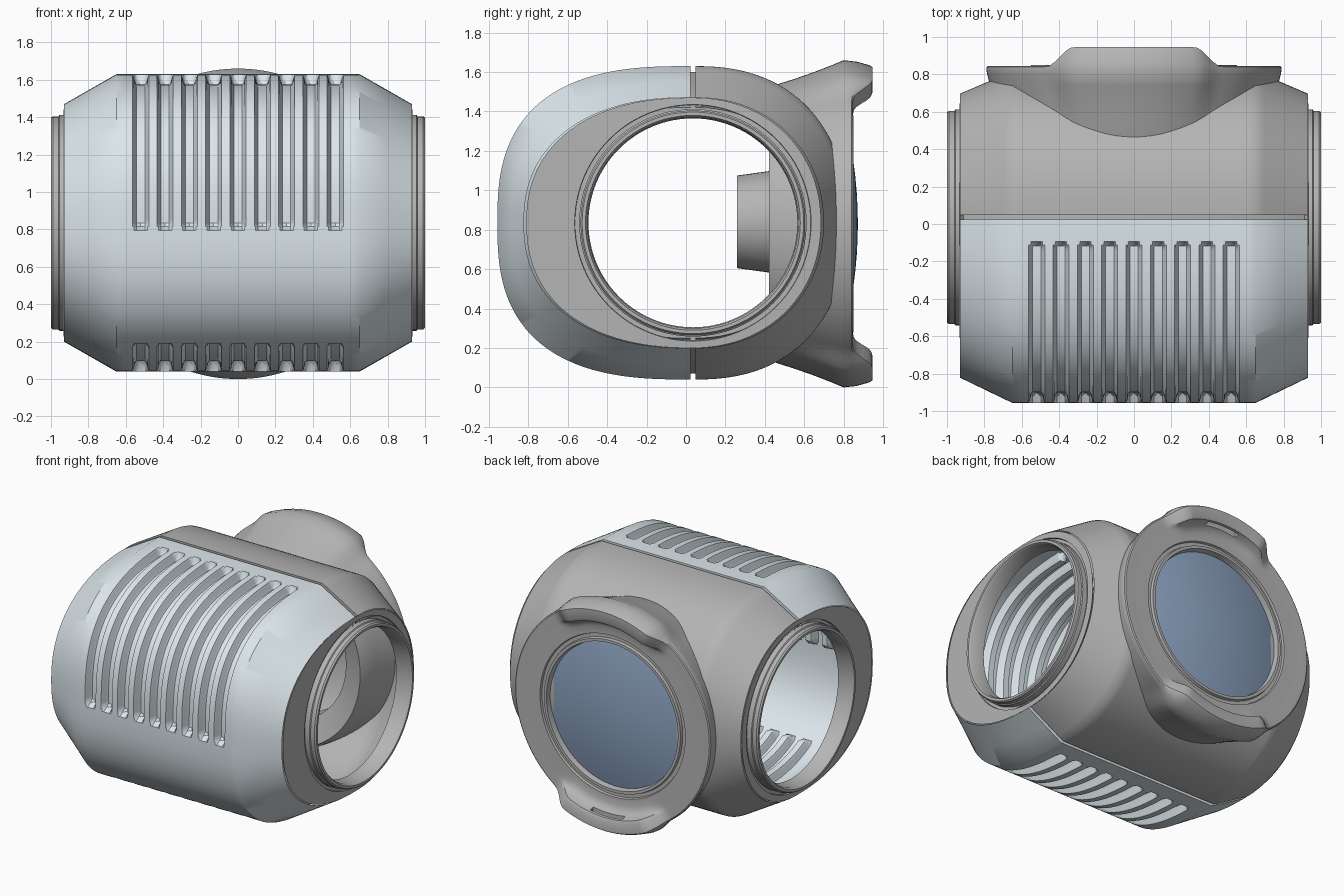
import bpy, bmesh
from math import cos, sin, pi, hypot
from mathutils import Vector

if "Cube" in bpy.data.objects:
    bpy.data.objects.remove(bpy.data.objects["Cube"])

CY, CZ = 0.035, 0.835          # axis of the barrel
XE, XM = 0.93, 0.65            # barrel end, start of the taper


def material(name, rgb):
    m = bpy.data.materials.new(name)
    m.diffuse_color = (*rgb, 1)
    m.use_nodes = True
    m.node_tree.nodes["Principled BSDF"].inputs["Base Color"].default_value = m.diffuse_color
    return m


LIGHT = material("light_shell", (0.72, 0.80, 0.84))
GREY = material("grey_body", (0.46, 0.46, 0.46))
BLUE = material("lens_blue", (0.26, 0.36, 0.52))


def loft(name, loops, mat, close_loop=True, close_ends=False, angle=0.6):
    """Join equal-length point loops with quads."""
    bm = bmesh.new()
    vs = [[bm.verts.new(p) for p in loop] for loop in loops]
    m, n = len(vs), len(vs[0])
    for i in range(m if close_ends else m - 1):
        for j in range(n if close_loop else n - 1):
            a, b = vs[i], vs[(i + 1) % m]
            k = (j + 1) % n
            bm.faces.new((a[j], a[k], b[k], b[j]))
    bmesh.ops.remove_doubles(bm, verts=bm.verts, dist=1e-5)
    bmesh.ops.recalc_face_normals(bm, faces=bm.faces)
    me = bpy.data.meshes.new(name)
    bm.to_mesh(me)
    bm.free()
    ob = bpy.data.objects.new(name, me)
    bpy.context.collection.objects.link(ob)
    me.materials.append(mat)
    bpy.ops.object.select_all(action='DESELECT')
    ob.select_set(True)
    bpy.context.view_layer.objects.active = ob
    bpy.ops.object.shade_smooth_by_angle(angle=angle)
    return ob


def smooth(t):
    t = max(0, min(1, t))
    return t * t * (3 - 2 * t)


def polar(phi, b, h, n):
    return (abs(cos(phi) / b) ** n + abs(sin(phi) / h) ** n) ** (-1 / n)


def body_r(x, phi):
    """Barrel section radius: full in the middle, tapered at both ends."""
    t = max(0, min(1, (abs(x) - XM) / (XE - XM)))
    if cos(phi) < 0:
        mid, end = polar(phi, 0.98, 0.795, 2.7), polar(phi, 0.845, 0.635, 2.3)
    else:
        mid, end = polar(phi, 0.77, 0.795, 2.3), polar(phi, 0.65, 0.635, 2.1)
    return mid + (end - mid) * t


def at(x, phi, r, dy=0):
    return (x, CY + dy + r * cos(phi), CZ + r * sin(phi))


# Front shell with rounded grooves pressed into it
ROWS = 150
phis = [pi / 2 + pi * i / ROWS for i in range(ROWS + 1)]
mid = [Vector(at(0, p, body_r(0, p))) for p in phis]
arc = [0]
for a, b in zip(mid, mid[1:]):
    arc.append(arc[-1] + (b - a).length)
SLOTS = [0.13 * k for k in range(-4, 5)]
W = 0.043


def first(test):
    return next(s for s, p in zip(arc, mid) if test(p))


spans = [(first(lambda p: p.y < -0.08) + W, first(lambda p: p.z < 0.81) - W),
         (first(lambda p: p.z < 0.20 and p.y < 0) + W,
          first(lambda p: p.z < 0.3 and p.y > -0.09) - W)]


def groove(x, s):
    xc = min(SLOTS, key=lambda c: abs(c - x))
    d = min(hypot(x - xc, max(a - s, 0, s - b)) for a, b in spans)
    return 0.055 * smooth((W - d) / 0.02)


cols = [-XE, -0.79, -XM, -0.6, 0.6, XM, 0.79, XE]
cols += [c + d for c in SLOTS for d in (-W, -0.036, -0.03, -0.022, 0, 0.022, 0.03, 0.036, W)]
loops = []
for x in sorted(cols):
    rr = [body_r(x, p) - groove(x, s) for p, s in zip(phis, arc)]
    outer = [at(x, p, r, -0.012) for p, r in zip(phis, rr)]
    inner = [at(x, p, r - 0.05, -0.012) for p, r in zip(phis, rr)]
    loops.append(outer + inner[::-1])
loft("front_shell", loops, LIGHT)

# Back half of the barrel
loops = []
for i in range(41):
    x = -XE + 2 * XE * i / 40
    ph = [-pi / 2 + pi * k / 64 for k in range(65)]
    outer = [at(x, p, body_r(x, p), 0.012) for p in ph]
    inner = [at(x, p, body_r(x, p) - 0.05, 0.012) for p in ph]
    loops.append(outer + inner[::-1])
loft("back_body", loops, GREY)

# Recessed lip that shows in the gap between the two halves
for name, phi in (("seam_lip_top", pi / 2), ("seam_lip_bottom", -pi / 2)):
    loft(name, [[at(x, phi, body_r(x, phi) - d, dy)
                 for d, dy in ((0.03, -0.04), (0.03, 0.04), (0.08, 0.04), (0.08, -0.04))]
                for x in (-XE, -XM, XM, XE)], GREY)

# End plates, each with a raised ring round the opening
for name, s in (("end_ring_left", -1), ("end_ring_right", 1)):
    full = [2 * pi * k / 96 for k in range(96)]
    loops = [[at(s * XE, p, body_r(XE, p) - d) for p in full] for d in (0.05, 0.0)]
    loops[0] = [(s * 0.88, y, z) for _, y, z in loops[0]]
    ring = ((0.600, 0.932), (0.598, 0.918), (0.577, 0.918), (0.577, 0.955), (0.570, 0.96),
            (0.570, 0.99), (0.562, 1.0), (0.545, 1.0), (0.535, 0.985), (0.53, 0.88))
    loops += [[at(s * x, p, r) for p in full] for r, x in ring]
    loft(name, loops, GREY, close_ends=True)


# Round mounting flange; the profile swells into lugs at top and bottom
def revolve(name, profile, mat, n=96, closed=True, cz=0.83):
    loops = []
    for r, y, dr, dy in profile:
        loop = []
        for k in range(n):
            a = 2 * pi * k / n
            lug = smooth((0.47 - abs(0.79 * cos(a))) / 0.15)
            q = r + dr * lug
            loop.append((q * cos(a), y + dy * lug, cz + q * sin(a)))
        loops.append(loop)
    return loft(name, loops, mat, close_ends=closed)


flange = revolve("mounting_flange", [
    (0.69, 0.42, 0.0, 0), (0.71, 0.47, 0.0, 0), (0.725, 0.55, 0.01, 0),
    (0.745, 0.65, 0.025, 0), (0.77, 0.74, 0.035, 0), (0.785, 0.80, 0.045, 0),
    (0.79, 0.825, 0.033, 0.04), (0.788, 0.84, 0.017, 0.09), (0.78, 0.846, 0.015, 0.1),
    (0.725, 0.846, 0.0, 0.1), (0.705, 0.845, 0.0, 0.09), (0.695, 0.845, 0.0, 0.04),
    (0.675, 0.845, 0.0, 0.015), (0.64, 0.845, 0.0, 0.0),
    (0.585, 0.845, 0.0, 0), (0.58, 0.83, 0.0, 0), (0.555, 0.83, 0.0, 0),
    (0.55, 0.85, 0.0, 0), (0.53, 0.85, 0.0, 0), (0.52, 0.80, 0.0, 0), (0.52, 0.50, 0.0, 0)],
    GREY, n=144)

# Slots cut into the inner wall of both lugs
for sz in (-1, 1):
    bpy.ops.mesh.primitive_cube_add(size=1, location=(0, 0.9, 0.83 + sz * 0.70))
    cutter = bpy.context.object
    cutter.name = "slot_cutter"
    cutter.scale = (0.26, 0.035, 0.10)
    cutter.hide_render = True
    mod = flange.modifiers.new("slot", 'BOOLEAN')
    mod.object, mod.operation, mod.solver = cutter, 'DIFFERENCE', 'EXACT'
    bpy.context.view_layer.objects.active = flange
    bpy.ops.object.modifier_apply(modifier="slot")
    bpy.data.objects.remove(cutter)

# Domed lens in the flange
revolve("lens", [(0.525 * t, 0.81 + 0.062 * (1 - t * t), 0, 0)
                 for t in (1, 0.9, 0.75, 0.6, 0.45, 0.3, 0.15, 0)], BLUE, 64, closed=False)

# Tapered tube inside, behind the lens
revolve("inner_tube", [(r, y, 0, 0) for r, y in (
    (0.21, 0.26), (0.235, 0.26), (0.262, 0.455), (0.29, 0.46), (0.29, 0.485),
    (0.27, 0.49), (0.27, 0.77), (0.21, 0.77))], GREY, 48, cz=0.84)
